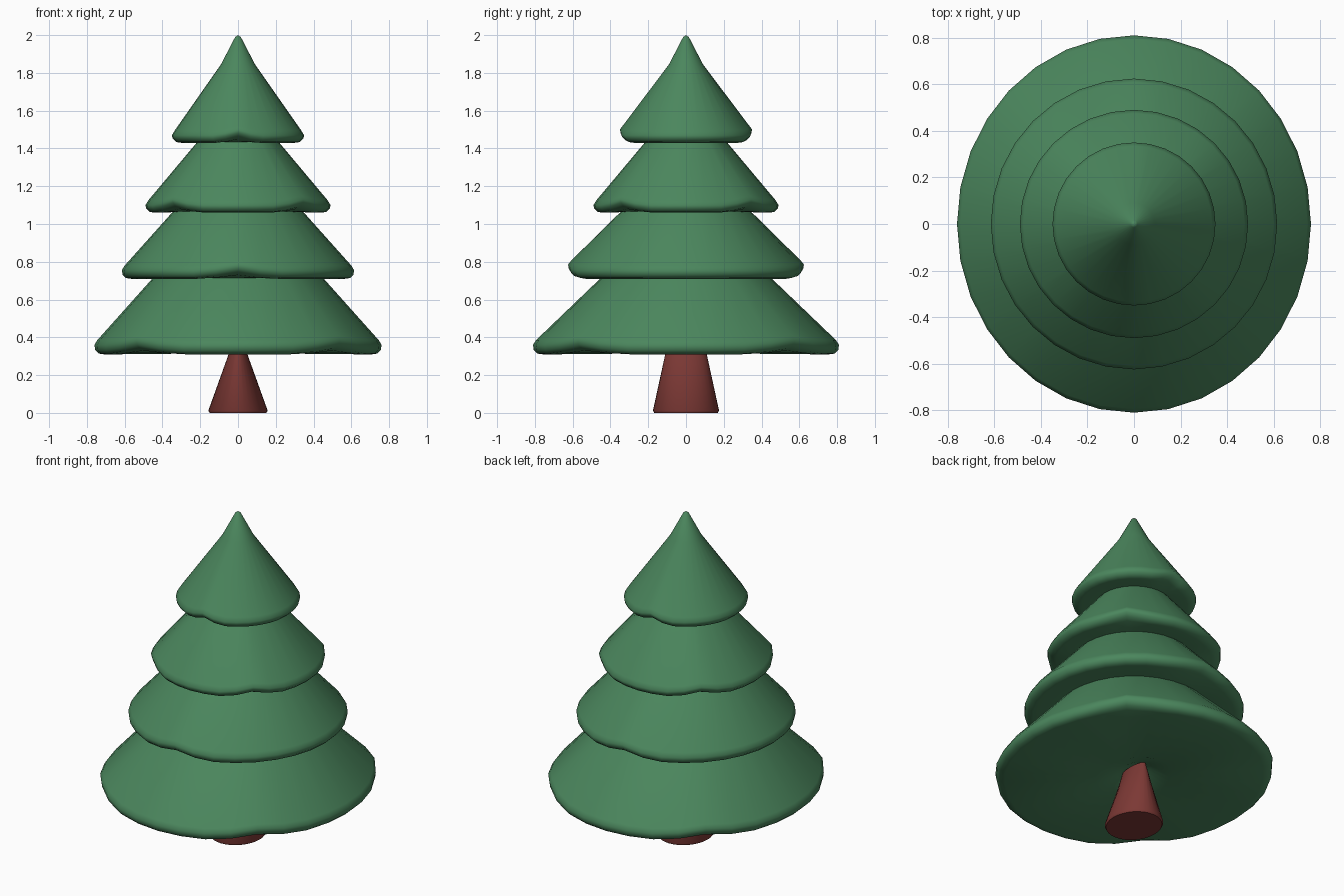
import bpy, bmesh
from math import cos, sin, pi, radians

if "Cube" in bpy.data.objects:
    bpy.data.objects.remove(bpy.data.objects["Cube"])

SEG = 32


def material(name, color):
    m = bpy.data.materials.new(name)
    m.diffuse_color = color
    m.use_nodes = True
    m.node_tree.nodes["Principled BSDF"].inputs["Base Color"].default_value = m.diffuse_color
    return m


def lathe(name, rings, mat, angle):
    """rings: (rx, ry, z, lift, notch columns); rx = 0 makes a pole."""
    bm = bmesh.new()
    loops = []
    for rx, ry, z, lift, notches in rings:
        if rx == 0:
            loops.append([bm.verts.new((0, 0, z))] * SEG)
            continue
        loop = []
        for i in range(SEG):
            a = 2 * pi * i / SEG
            d = min([min((i - n) % SEG, (n - i) % SEG) for n in notches] or [9])
            dz = lift * {0: 1, 1: 0.35}.get(d, 0)
            loop.append(bm.verts.new((rx * cos(a), ry * sin(a), z + dz)))
        loops.append(loop)
    for lo, hi in zip(loops, loops[1:]):
        for i in range(SEG):
            j = (i + 1) % SEG
            vs = list(dict.fromkeys((lo[i], lo[j], hi[j], hi[i])))
            bm.faces.new(vs)
    bmesh.ops.recalc_face_normals(bm, faces=bm.faces[:])
    me = bpy.data.meshes.new(name)
    bm.to_mesh(me)
    bm.free()
    ob = bpy.data.objects.new(name, me)
    bpy.context.collection.objects.link(ob)
    me.materials.append(mat)
    bpy.ops.object.select_all(action='DESELECT')
    ob.select_set(True)
    bpy.context.view_layer.objects.active = ob
    bpy.ops.object.shade_smooth_by_angle(angle=radians(angle))
    return ob


green = material("needle_green", (0.07, 0.24, 0.11, 1))
brown = material("bark", (0.2, 0.04, 0.035, 1))

# Rim notches alternate: diagonals on tiers 1 and 3, front/back on 2 and 4
DIAGONAL = (4, 12, 20, 28)
FRONT_BACK = (8, 24)

# Each tier: rim radius, y stretch, underside z, rim z, notches
tiers = [
    (0.76, 1.066, 0.31, 0.36, DIAGONAL),
    (0.615, 1.015, 0.71, 0.755, FRONT_BACK),
    (0.49, 1.0, 1.06, 1.10, DIAGONAL),
    (0.35, 1.0, 1.43, 1.47, FRONT_BACK),
]
# Neck where each tier meets the underside of the next: radius, z
necks = [(0.45, 0.715), (0.345, 1.065), (0.215, 1.435)]

# Foliage, one continuous skin with a dimpled underside
rings = [(0, 0, 0.40, 0, ()), (0.07, 0.12, 0.36, 0, ()), (0.20, 0.24, 0.315, 0, ())]
for k, (r, sy, z0, z1, notch) in enumerate(tiers):
    for dr, z, lift in ((0.05, z0, 0.02), (0.022, z0 + 0.004, 0.03),
                        (0.004, z0 + 0.022, 0.03), (0, z1, 0.03),
                        (0.015, z1 + 0.025, 0.025)):
        rings.append((r - dr, (r - dr) * sy, z, lift, notch))
    if k < 3:
        nr, nz = necks[k]
        rings.append((nr, nr, nz, 0, ()))
rings += [(0.09, 0.09, 1.845, 0, ()), (0.015, 0.015, 1.99, 0, ()), (0, 0, 2.0, 0, ())]
lathe("foliage", rings, green, 75)

# Trunk, flattened towards the top
lathe("trunk", [(0, 0, 0, 0, ()), (0.15, 0.168, 0, 0, ()), (0.157, 0.175, 0.012, 0, ()),
                (0.05, 0.11, 0.31, 0, ()), (0.03, 0.095, 0.37, 0, ()),
                (0, 0, 0.38, 0, ())], brown, 50)
